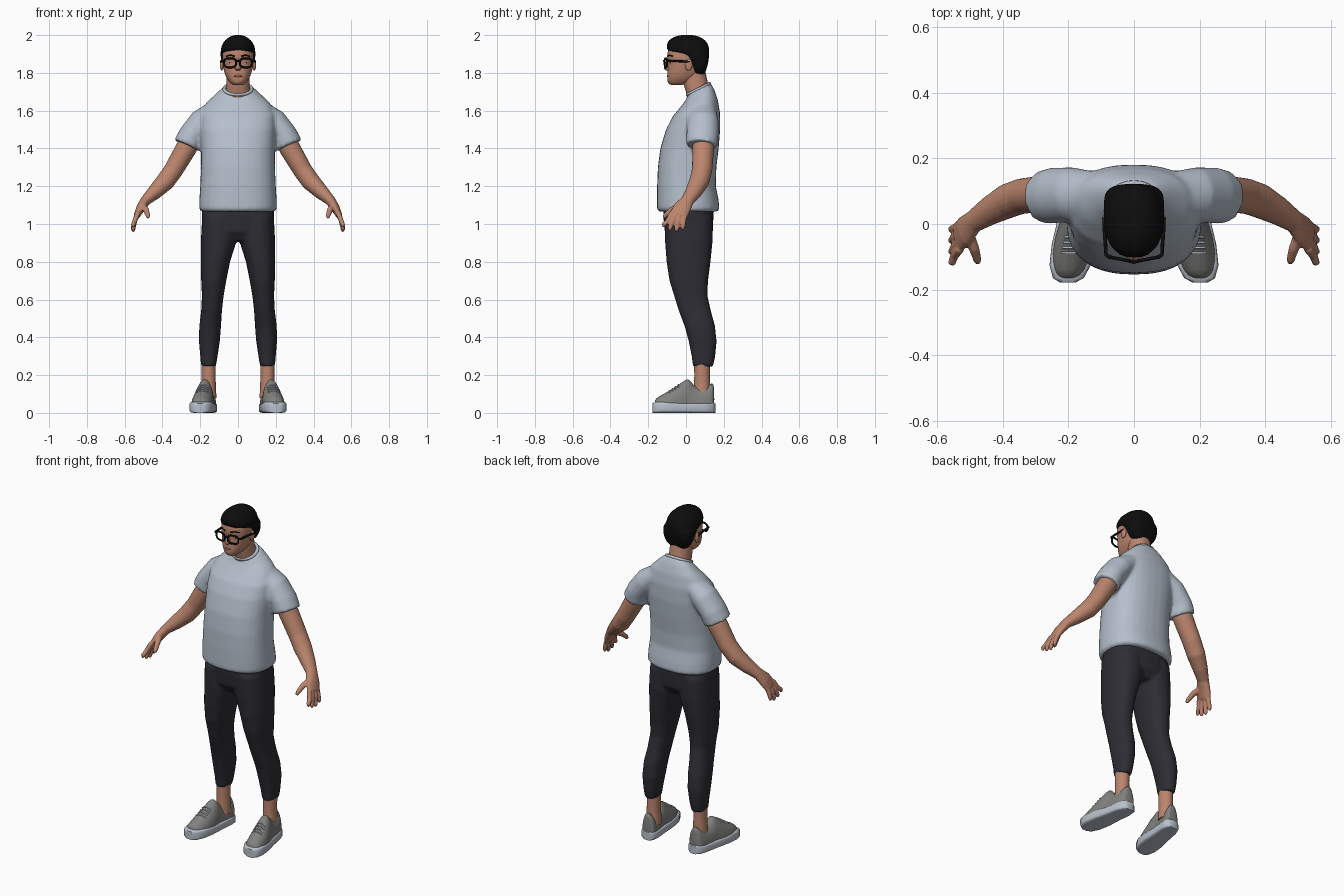
import bpy, bmesh, math
from mathutils import Vector


def material(name, r, g, b):
    m = bpy.data.materials.new(name)
    m.diffuse_color = (r, g, b, 1)
    return m


SKIN = material("skin", 0.50, 0.235, 0.155)
LIP = material("lip", 0.38, 0.15, 0.11)
BLACK = material("black", 0.004, 0.004, 0.004)
SHIRT = material("shirt_grey", 0.46, 0.52, 0.60)
PANTS = material("trouser_dark", 0.026, 0.026, 0.034)
SHOE = material("shoe_grey", 0.22, 0.22, 0.21)
SOLE = material("sole_light", 0.48, 0.53, 0.60)


def spow(v, n):
    return math.copysign(abs(v) ** (2 / n), v)


def angles(seg):
    return [2 * math.pi * i / seg for i in range(seg)]


def ring(z, y0, y1, rx, n=2.2, cx=0, tilt=0, seg=32):
    """Horizontal cross-section between y0 and y1."""
    cy, ry = (y0 + y1) / 2, (y1 - y0) / 2
    pts = []
    for a in angles(seg):
        dy = ry * spow(math.sin(a), n)
        pts.append(Vector((cx + rx * spow(math.cos(a), n), cy + dy, z + tilt * dy)))
    return pts


def tube(path, seg=20):
    """Rings across a path of (x, y, z, radius, radius along y)."""
    pts = [Vector(p[:3]) for p in path]
    rings = []
    for i, p in enumerate(path):
        t = (pts[min(i + 1, len(pts) - 1)] - pts[max(i - 1, 0)]).normalized()
        b = Vector((0, 1, 0))
        b = (b - t * b.dot(t)).normalized()
        a = b.cross(t)
        rings.append([pts[i] + a * p[3] * math.cos(k) + b * p[-1] * math.sin(k)
                      for k in angles(seg)])
    return rings


def flip(rings):
    return [[Vector((-p.x, p.y, p.z)) for p in r] for r in rings]


def both(rings):
    return [rings, flip(rings)]


def build(name, lofts, mat, voxel=0, smooth=4, subsurf=0):
    """One object from closed lofts, optionally fused into one skin."""
    bm = bmesh.new()
    for rings in lofts:
        vs = [[bm.verts.new(p) for p in r] for r in rings]
        n = len(vs[0])
        for a, b in zip(vs, vs[1:]):
            for i in range(n):
                j = (i + 1) % n
                bm.faces.new((a[i], a[j], b[j], b[i]))
        bm.faces.new(vs[0])
        bm.faces.new(vs[-1])
    bmesh.ops.recalc_face_normals(bm, faces=bm.faces)
    me = bpy.data.meshes.new(name)
    bm.to_mesh(me)
    bm.free()
    me.materials.append(mat)
    ob = bpy.data.objects.new(name, me)
    bpy.context.collection.objects.link(ob)
    bpy.ops.object.select_all(action='DESELECT')
    bpy.context.view_layer.objects.active = ob
    ob.select_set(True)
    bpy.ops.object.shade_smooth_by_angle(angle=math.radians(50))
    if voxel:
        m = ob.modifiers.new("fuse", 'REMESH')
        m.mode, m.voxel_size, m.use_smooth_shade = 'VOXEL', voxel, True
        s = ob.modifiers.new("soften", 'SMOOTH')
        s.factor, s.iterations = 0.5, smooth
    if subsurf:
        ob.modifiers.new("round", 'SUBSURF').levels = subsurf
    return ob


def wire(name, pts, r, mat, cyclic=False):
    cu = bpy.data.curves.new(name, 'CURVE')
    cu.dimensions, cu.bevel_depth, cu.bevel_resolution = '3D', r, 2
    cu.use_fill_caps = True
    sp = cu.splines.new('POLY')
    sp.points.add(len(pts) - 1)
    for q, p in zip(sp.points, pts):
        q.co = (*p, 1)
    sp.use_cyclic_u = cyclic
    cu.materials.append(mat)
    bpy.context.collection.objects.link(bpy.data.objects.new(name, cu))


def ball(name, loc, scale, mat):
    bpy.ops.mesh.primitive_uv_sphere_add(segments=16, ring_count=10, location=loc)
    ob = bpy.context.object
    ob.name, ob.scale = name, scale
    ob.data.materials.append(mat)
    bpy.ops.object.shade_smooth()


# T-shirt: torso and short sleeves fused
torso = [ring(*r) for r in (
    (1.065, -.142, .166, .192, 2.4), (1.08, -.154, .178, .206, 2.4), (1.13, -.154, .172, .205, 2.4),
    (1.2, -.153, .158, .2, 2.4), (1.3, -.149, .161, .196, 2.4), (1.4, -.136, .173, .195, 2.4),
    (1.5, -.106, .181, .2, 2.4))]
torso += [ring(z, y0, y1, rx, 2.4, 0, t) for z, y0, y1, rx, t in (
    (1.58, -.07, .18, .198, .08), (1.64, -.028, .168, .168, .2),
    (1.685, .0, .15, .118, .35), (1.718, .015, .132, .08, .45))]
sleeve = tube([(.12, .085, 1.595, .06, .075), (.19, .09, 1.54, .071, .083),
               (.245, .087, 1.47, .07, .085), (.27, .082, 1.415, .074, .082)], 28)
build("tshirt", [torso] + both(sleeve), SHIRT, .01, 5)
wire("collar", ring(1.714, .008, .124, .073, 2.1, 0, .5), .009, SHIRT, True)

# Trousers: hips and tapered legs fused
hips = [ring(*r) for r in ((1.12, -.12, .145, .188, 2.5), (1.04, -.12, .145, .193, 2.5),
                           (.96, -.113, .143, .185, 2.5), (.91, -.08, .11, .12, 2.2))]
leg = [ring(z, y0, y1, (x1 - x0) / 2, 2.3, (x0 + x1) / 2) for z, y0, y1, x0, x1 in (
    (1.04, -.115, .14, .0, .19), (.92, -.112, .142, .004, .196), (.8, -.103, .13, .042, .197),
    (.7, -.088, .117, .062, .195), (.62, -.063, .114, .076, .191), (.54, -.038, .132, .085, .195),
    (.46, -.008, .154, .09, .205), (.38, .014, .162, .096, .207), (.3, .03, .155, .108, .2),
    (.262, .034, .147, .114, .197), (.244, .038, .143, .118, .193))]
build("trousers", [hips] + both(leg), PANTS, .01, 4)

# Arms and hands fused
arm = tube([(.22, .09, 1.5, .05, .055), (.275, .092, 1.4, .056, .057), (.342, .085, 1.285, .051, .054),
            (.385, .07, 1.225, .05, .053), (.44, .04, 1.17, .04, .044), (.488, .008, 1.125, .028, .035),
            (.515, -.02, 1.085, .024, .047), (.535, -.04, 1.045, .017, .048)])
fingers = [tube([(.53, b, 1.06, .014, .014), (.547, (b + t) / 2, 1.015, .0135, .0135),
                 (.555, t, z + .012, .012, .012), (.554, t, z - .002, .007, .007)], 12)
           for b, t, z in ((-.075, -.118, .985), (-.054, -.085, .967),
                           (-.031, -.05, .96), (-.009, -.016, .972))]
thumb = tube([(.505, -.025, 1.1, .017, .017), (.487, -.075, 1.075, .016, .016),
              (.477, -.11, 1.045, .013, .013), (.476, -.118, 1.032, .008, .008)], 12)
build("arms", [s for part in [arm, thumb] + fingers for s in both(part)], SKIN, .005, 3)

# Neck and head
build("neck", [[ring(*r) for r in ((1.65, .01, .13, .07), (1.7, .0, .125, .065),
                                   (1.75, -.017, .115, .06), (1.82, -.02, .1, .06))]], SKIN)
build("head", [[ring(*r) for r in (
    (1.735, -.085, -.02, .026), (1.745, -.095, .02, .04), (1.762, -.1, .05, .054, 2.4),
    (1.785, -.099, .075, .067, 2.4), (1.815, -.097, .09, .076, 2.4), (1.85, -.094, .1, .082, 2.3),
    (1.885, -.101, .105, .084, 2.3), (1.92, -.098, .105, .083), (1.955, -.08, .09, .07),
    (1.98, -.04, .05, .035))]], SKIN, subsurf=1)
build("nose", [[ring(*r, seg=16) for r in (
    (1.812, -.106, -.075, .012), (1.82, -.119, -.075, .017), (1.832, -.118, -.075, .014),
    (1.86, -.106, -.075, .008), (1.88, -.1, -.075, .009))]], SKIN, subsurf=1)
ball("lips", (0, -.094, 1.783), (.024, .008, .0065), LIP)

# Short hair with fringe edge and sideburns
build("hair", [[ring(*r) for r in (
    (1.783, .045, .092, .048, 3), (1.81, .032, .106, .074, 3.5), (1.85, .02, .118, .087, 3.5),
    (1.885, .0, .122, .092, 3.2), (1.905, -.04, .123, .093, 2.8), (1.911, -.102, .123, .092, 2.4),
    (1.945, -.104, .122, .088), (1.973, -.095, .104, .071), (1.992, -.062, .072, .045),
    (2.001, -.03, .04, .02))]], BLACK, subsurf=1)

# Ears, eyes, brows and glasses
for s, side in ((1, "left"), (-1, "right")):
    ball(side + "_ear", (s * .086, .014, 1.843), (.01, .02, .031), SKIN)
    ball(side + "_eye", (s * .037, -.081, 1.854), (.011, .006, .006), BLACK)
    wire(side + "_brow", [(s * .018, -.098, 1.888), (s * .04, -.09, 1.894),
                          (s * .062, -.07, 1.888)], .004, BLACK)
    rim = [(s * (.042 + .031 * spow(math.cos(a), 3)),
            -.113 + .012 * (.5 + .5 * spow(math.cos(a), 3)),
            1.853 + .024 * spow(math.sin(a), 3)) for a in angles(28)]
    wire(side + "_rim", rim, .0052, BLACK, True)
    wire(side + "_temple", [(s * .072, -.102, 1.864), (s * .085, -.094, 1.864),
                            (s * .089, -.03, 1.862), (s * .091, .02, 1.858)], .006, BLACK)
wire("glasses_bridge", [(-.013, -.113, 1.86), (0, -.117, 1.864), (.013, -.113, 1.86)], .005, BLACK)

# Ankles
build("ankles", both([ring(z, .085 - r, .085 + r, r - .004, 2, .156)
                      for z, r in ((.08, .046), (.14, .043), (.2, .041), (.28, .043))]), SKIN)


# Shoes: turned slightly outward
def foot_x(y):
    return .163 + .14 * (.1 - y)


def upper(y, w, h):
    return [Vector((foot_x(y) + w * math.cos(a), y, max(.03, .04 + (h - .04) * math.sin(a))))
            for a in angles(32)]


UPPER = [(-.168, .028, .068), (-.145, .049, .088), (-.09, .06, .115), (-.04, .058, .148),
         (.0, .051, .18), (.018, .047, .18), (.04, .047, .145), (.07, .047, .13),
         (.11, .046, .142), (.138, .041, .162), (.15, .031, .15)]
build("shoe_uppers", both([upper(*u) for u in UPPER]), SHOE, subsurf=1)

SOLES = [(-.178, .024, .05), (-.165, .047, .058), (-.125, .063, .06), (-.06, .065, .056),
         (.02, .057, .052), (.1, .053, .052), (.14, .043, .054), (.155, .024, .05)]
build("shoe_soles", both([[Vector((foot_x(y) + w * spow(math.cos(a), 5), y,
                                   h / 2 + h / 2 * spow(math.sin(a), 5))) for a in angles(32)]
                          for y, w, h in SOLES]), SOLE)

# Laces lying across the top of each shoe
for k in range(4):
    y = -.088 + .016 * k
    f = (y + .09) / .05
    w, h = .06 - .002 * f, .115 + .033 * f
    arc = [Vector((foot_x(y) + w * math.cos(a), y, .041 + (h - .04) * math.sin(a)))
           for a in (math.radians(60 + 10 * i) for i in range(7))]
    wire("left_lace", arc, .0038, SOLE)
    wire("right_lace", flip([arc])[0], .0038, SOLE)
